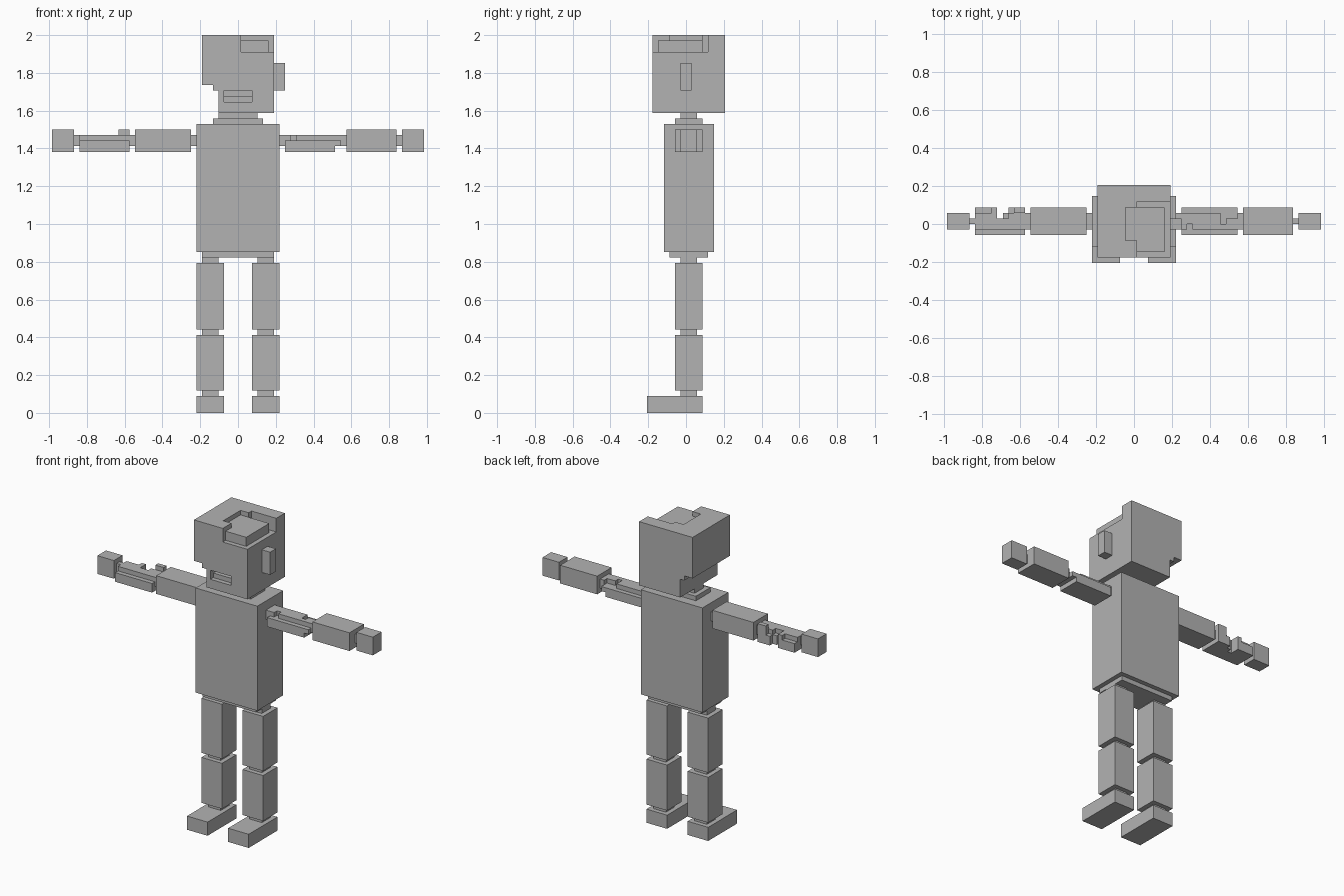
import bpy, bmesh, math
from mathutils import Vector

if "Cube" in bpy.data.objects:
    bpy.data.objects.remove(bpy.data.objects["Cube"])

V = 2 / 68                       # edge length of one grid cell
ORIGIN = Vector((33.5, 7, 0))    # grid position of the world origin
SIDES = [Vector(d) for d in ((1, 0, 0), (-1, 0, 0), (0, 1, 0), (0, -1, 0), (0, 0, 1), (0, 0, -1))]

grey = bpy.data.materials.new("plain grey")
grey.diffuse_color = (0.45, 0.45, 0.45, 1)
grey.use_nodes = True
grey.node_tree.nodes["Principled BSDF"].inputs["Base Color"].default_value = grey.diffuse_color


def cells(box):
    x0, x1, y0, y1, z0, z1 = box
    return {(x, y, z) for x in range(x0, x1) for y in range(y0, y1) for z in range(z0, z1)}


def part(name, box, cuts=(), adds=()):
    """Block part in grid units (x0, x1, y0, y1, z0, z1), with carved and added boxes."""
    solid = cells(box)
    for c in cuts:
        solid -= cells(c)
    for a in adds:
        solid |= cells(a)
    bm = bmesh.new()
    verts = {}

    def corner(p):
        key = tuple(round(c) for c in p)
        if key not in verts:
            verts[key] = bm.verts.new((Vector(key) - ORIGIN) * V)
        return verts[key]

    # keep only the outer skin, then merge flat areas
    for cell in solid:
        for d in SIDES:
            if tuple(int(a + b) for a, b in zip(cell, d)) in solid:
                continue
            u = Vector((abs(d.y), abs(d.z), abs(d.x)))
            w = d.cross(u)
            mid = Vector(cell) + Vector((.5, .5, .5)) + d / 2
            bm.faces.new([corner(mid + (u * i + w * j) / 2)
                          for i, j in ((-1, -1), (1, -1), (1, 1), (-1, 1))])
    bmesh.ops.dissolve_limit(bm, angle_limit=math.radians(1), verts=bm.verts[:], edges=bm.edges[:])
    mesh = bpy.data.meshes.new(name)
    bm.to_mesh(mesh)
    bm.free()
    mesh.materials.append(grey)
    obj = bpy.data.objects.new(name, mesh)
    bpy.context.collection.objects.link(obj)


def pair(name, box):
    """The same box on both sides of the body."""
    x0, x1, *rest = box
    part("left_" + name, box)
    part("right_" + name, (67 - x1, 67 - x0, *rest))


# legs
pair("foot", (36, 41, 0, 10, 0, 3))
pair("ankle", (37, 40, 6, 9, 3, 4))
pair("lower_leg", (36, 41, 5, 10, 4, 14))
pair("knee", (37, 40, 6, 9, 14, 15))
pair("thigh", (36, 41, 5, 10, 15, 27))
pair("hip_joint", (37, 40, 6, 9, 27, 28))

# body
part("pelvis", (27, 40, 4, 11, 28, 29))
part("torso", (26, 41, 3, 12, 29, 52))
part("neck_base", (29, 38, 5, 10, 52, 53))
part("neck", (30, 37, 6, 9, 53, 54))

# head with missing jaw corner, mouth and broken skull top
part("head", (27, 40, 1, 14, 54, 68), cuts=[
    (27, 29, 1, 14, 54, 59), (29, 30, 1, 14, 54, 58),       # jaw corner
    (31, 36, 1, 2, 56, 58), (31, 36, 2, 3, 57, 58),         # mouth
    (32, 39, 4, 10, 67, 68), (34, 40, 1, 11, 67, 68),       # sunken skull plate
    (34, 40, 1, 2, 65, 67), (39, 40, 1, 11, 65, 67), (34, 40, 10, 11, 65, 67)])
part("ear", (40, 42, 6, 8, 58, 63))

# arms
pair("shoulder_joint", (41, 42, 6, 9, 48, 50))
pair("elbow", (52, 53, 6, 9, 48, 50))
pair("wrist", (62, 63, 7, 8, 48, 50))
pair("hand", (63, 67, 6, 9, 47, 51))
part("right_upper_arm", (15, 25, 5, 10, 47, 51))
part("left_forearm", (53, 62, 5, 10, 47, 51))

# worn arm segments
part("left_upper_arm", (42, 52, 5, 10, 47, 50), cuts=[
    (42, 52, 5, 6, 49, 50), (43, 44, 6, 7, 49, 50),         # front ledge
    (42, 49, 9, 10, 49, 50), (49, 50, 7, 10, 49, 50), (50, 52, 8, 10, 49, 50),
    (51, 52, 5, 10, 47, 48)])
part("right_forearm", (5, 14, 5, 10, 47, 50), cuts=[
    (5, 14, 5, 6, 49, 50),                                  # front ledge
    (9, 10, 8, 10, 47, 50), (10, 11, 9, 10, 47, 50), (10, 11, 8, 9, 49, 50),
    (5, 8, 9, 10, 49, 50), (11, 12, 9, 10, 49, 50)],
    adds=[(12, 14, 9, 10, 50, 51)])
